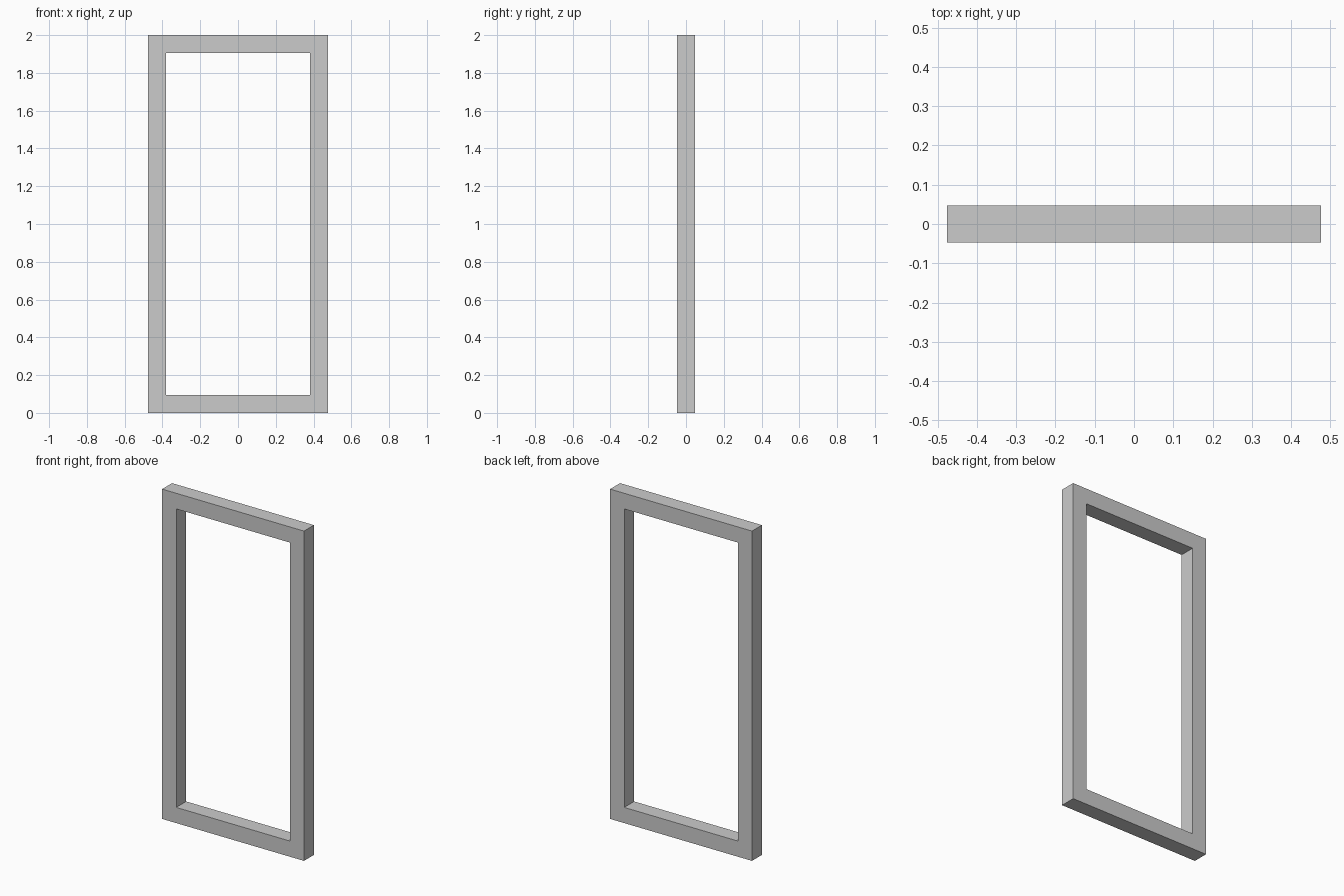
import bpy, bmesh

if "Cube" in bpy.data.objects:
    bpy.data.objects.remove(bpy.data.objects["Cube"])

HALF_W, HEIGHT, DEPTH, BAR = 0.476, 2.0, 0.095, 0.095


def ring(bm, half_w, z0, z1, y):
    return [bm.verts.new((x, y, z)) for x, z in
            ((-half_w, z0), (half_w, z0), (half_w, z1), (-half_w, z1))]


# Rectangular frame: four loops bridged into one closed tube
bm = bmesh.new()
inner = (HALF_W - BAR, BAR, HEIGHT - BAR)
outer = (HALF_W, 0.0, HEIGHT)
loops = [ring(bm, *outer, -DEPTH / 2), ring(bm, *outer, DEPTH / 2),
         ring(bm, *inner, DEPTH / 2), ring(bm, *inner, -DEPTH / 2)]
for k in range(4):
    a, b = loops[k], loops[(k + 1) % 4]
    for i in range(4):
        j = (i + 1) % 4
        bm.faces.new((a[i], a[j], b[j], b[i]))
bmesh.ops.recalc_face_normals(bm, faces=bm.faces)

mesh = bpy.data.meshes.new("door_frame")
bm.to_mesh(mesh)
bm.free()
bpy.context.collection.objects.link(bpy.data.objects.new("door_frame", mesh))
